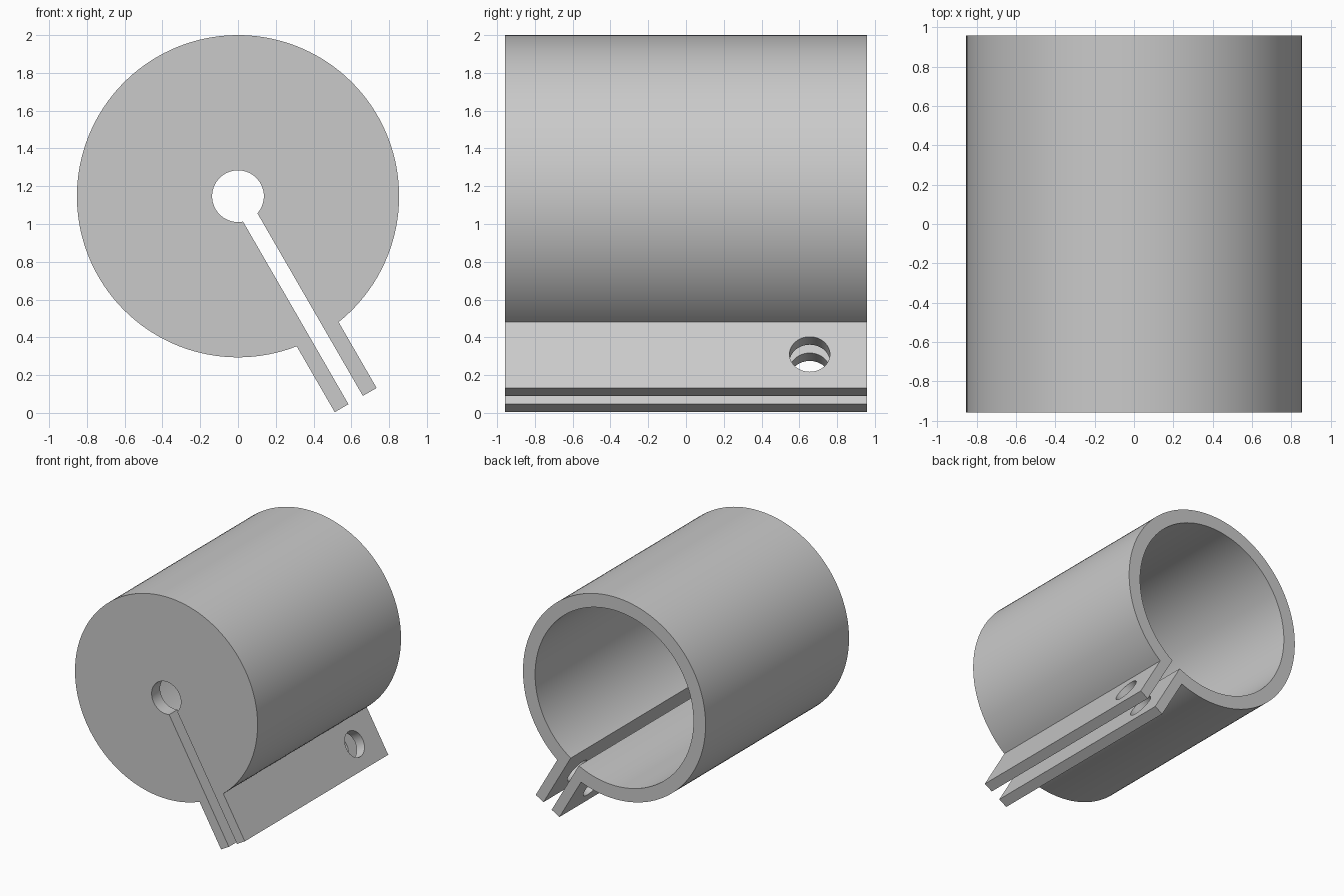
import bpy, bmesh, math
from mathutils import Vector, Matrix

cube = bpy.data.objects.get("Cube")
if cube:
    bpy.data.objects.remove(cube, do_unlink=True)

AXIS_Z = 1.147          # height of the cylinder axis
HALF = 0.957            # half length along y
OUTER, BORE, EYE = 0.853, 0.74, 0.137
SLOT, TAB = 0.044, 0.128    # half widths of the slot and of the clamp
REACH = 1.246           # distance from the axis to the tab ends
WALL = 0.113
DOWN = Vector((0.5, 0, -math.sqrt(0.75)))    # slot direction
SIDE = Vector((math.sqrt(0.75), 0, 0.5))     # across the slot
CENTRE = Vector((0, 0, AXIS_Z))

grey = bpy.data.materials.new("light grey")
grey.use_nodes = True
colour = (0.59, 0.59, 0.59, 1)
grey.diffuse_color = colour
grey.node_tree.nodes["Principled BSDF"].inputs["Base Color"].default_value = colour


def make_object(name, bm):
    bmesh.ops.recalc_face_normals(bm, faces=bm.faces)
    mesh = bpy.data.meshes.new(name)
    bm.to_mesh(mesh)
    bm.free()
    mesh.materials.append(grey)
    obj = bpy.data.objects.new(name, mesh)
    bpy.context.collection.objects.link(obj)
    return obj


def arc(radius, gap, steps):
    """Arc around the axis, open by a half width of gap at the slot."""
    start = math.asin(gap / radius)
    sweep = 2 * (math.pi - start)
    angles = [start + sweep * i / steps for i in range(steps + 1)]
    return [(radius * math.cos(a), radius * math.sin(a)) for a in angles]


def cutter(name, radius, depth, centre, direction, sides):
    bm = bmesh.new()
    turn = direction.to_track_quat('Z', 'Y').to_matrix().to_4x4()
    bmesh.ops.create_cone(bm, cap_ends=True, segments=sides, radius1=radius,
                          radius2=radius, depth=depth,
                          matrix=Matrix.Translation(centre) @ turn)
    obj = make_object(name, bm)
    obj.hide_render = True
    return obj


# Split body with its two clamp tabs, extruded from one outline
outline = arc(OUTER, TAB, 128)
outline += [(REACH, -TAB), (REACH, -SLOT)]
outline += reversed(arc(EYE, SLOT, 48))
outline += [(REACH, SLOT), (REACH, TAB)]
bm = bmesh.new()
front = Vector((0, -HALF, 0))
face = bm.faces.new([bm.verts.new(CENTRE + front + DOWN * u + SIDE * v)
                     for u, v in outline])
grown = bmesh.ops.extrude_face_region(bm, geom=[face])["geom"]
bmesh.ops.translate(bm, vec=(0, 2 * HALF, 0),
                    verts=[g for g in grown if isinstance(g, bmesh.types.BMVert)])
body = make_object("clamp_housing", bm)

# Bore open at the back, and the bolt hole across both tabs
bore_start = -HALF + WALL
bore_end = HALF + 0.2
cutters = [
    cutter("bore_cutter", BORE, bore_end - bore_start,
           CENTRE + Vector((0, (bore_start + bore_end) / 2, 0)),
           Vector((0, 1, 0)), 128),
    cutter("bolt_hole_cutter", 0.107, 0.6,
           CENTRE + DOWN * 1.04 + Vector((0, 0.655, 0)), SIDE, 48),
]
bpy.ops.object.select_all(action='DESELECT')
bpy.context.view_layer.objects.active = body
body.select_set(True)
for tool in cutters:
    cut = body.modifiers.new(tool.name, 'BOOLEAN')
    cut.operation = 'DIFFERENCE'
    cut.solver = 'EXACT'
    cut.object = tool
    bpy.ops.object.modifier_apply(modifier=cut.name)
    bpy.data.objects.remove(tool, do_unlink=True)

bpy.ops.object.shade_smooth_by_angle(angle=math.radians(30))
